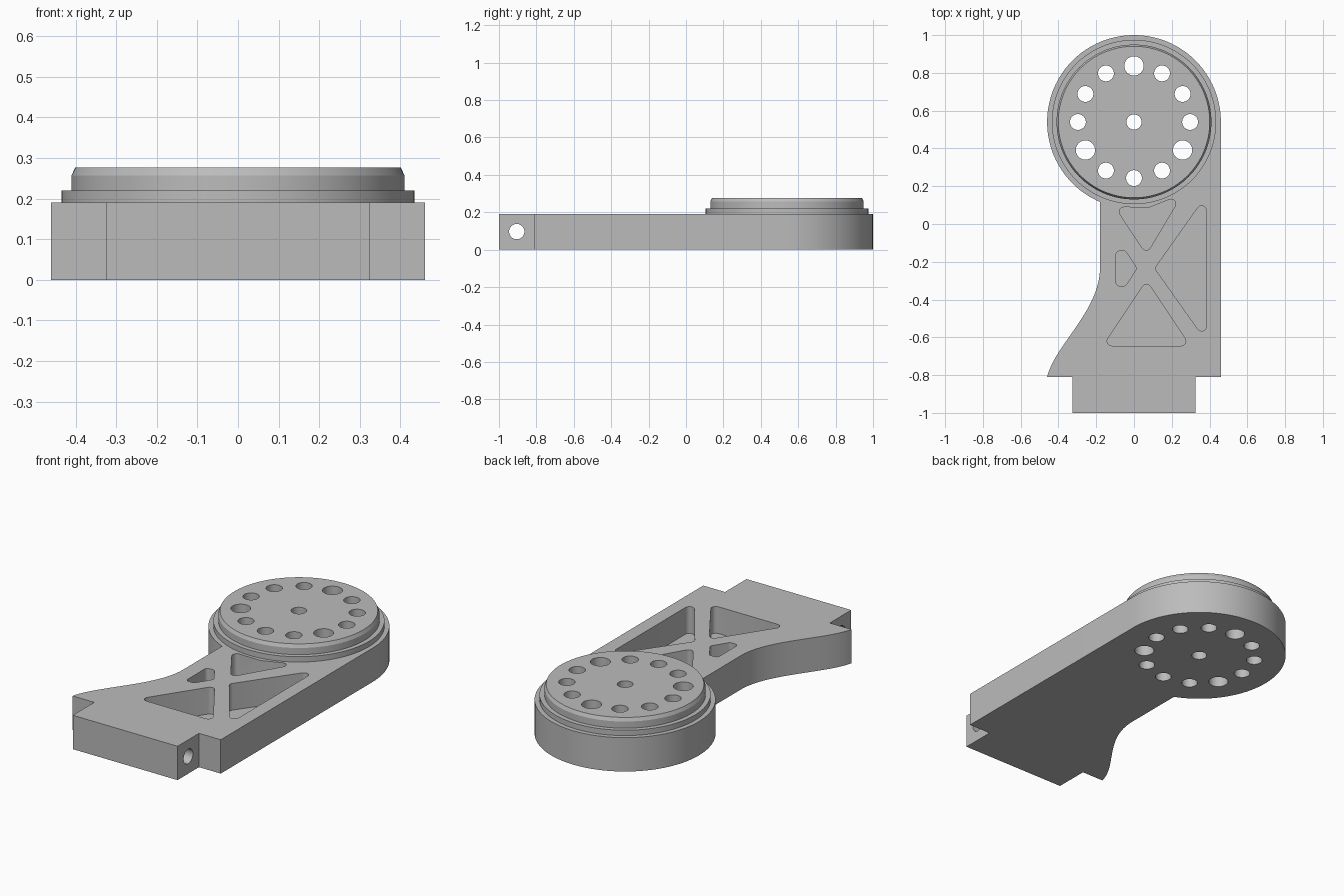
import bpy, bmesh, math
from mathutils import Vector, Matrix

if "Cube" in bpy.data.objects:
    bpy.data.objects.remove(bpy.data.objects["Cube"], do_unlink=True)

R = 0.46            # outer radius of the round end
CY = 0.54           # y of the round end's centre
TOP = 0.19          # top of the arm
FLOOR = 0.04        # pocket floor

metal = bpy.data.materials.new("light_grey_metal")
metal.use_nodes = True
GREY = (0.5, 0.5, 0.5, 1)
metal.diffuse_color = GREY
metal.node_tree.nodes["Principled BSDF"].inputs["Base Color"].default_value = GREY


def make_object(name, bm):
    bmesh.ops.recalc_face_normals(bm, faces=bm.faces)
    mesh = bpy.data.meshes.new(name)
    bm.to_mesh(mesh)
    bm.free()
    obj = bpy.data.objects.new(name, mesh)
    bpy.context.collection.objects.link(obj)
    mesh.materials.append(metal)
    return obj


def prism(bm, points, z0, z1):
    base = [bm.verts.new((p[0], p[1], z0)) for p in points]
    face = bm.faces.new(base)
    new = bmesh.ops.extrude_face_region(bm, geom=[face])["geom"]
    verts = [g for g in new if isinstance(g, bmesh.types.BMVert)]
    bmesh.ops.translate(bm, verts=verts, vec=(0, 0, z1 - z0))


def arc(radius, start, end, steps, cx=0, cy=CY):
    return [(cx + radius * math.cos(start + (end - start) * i / steps),
             cy + radius * math.sin(start + (end - start) * i / steps))
            for i in range(steps + 1)]


def rounded(corners, r, steps=6):
    """Replace every corner of a polygon by a tangent arc."""
    out = []
    pts = [Vector(c) for c in corners]
    for i, p in enumerate(pts):
        a = (pts[i - 1] - p).normalized()
        b = (pts[(i + 1) % len(pts)] - p).normalized()
        half = a.angle(b) / 2
        if half > 1.3:
            out.append(p)
            continue
        centre = p + (a + b).normalized() * (r / math.sin(half))
        start = p + a * (r / math.tan(half)) - centre
        end = p + b * (r / math.tan(half)) - centre
        turn = start.angle_signed(end)
        for k in range(steps + 1):
            out.append(centre + Matrix.Rotation(-turn * k / steps, 2) @ start)
    return out


def bezier(p0, p1, p2, p3, steps):
    p0, p1, p2, p3 = map(Vector, (p0, p1, p2, p3))
    for i in range(steps + 1):
        t = i / steps
        s = 1 - t
        yield s**3 * p0 + 3 * s * s * t * p1 + 3 * s * t * t * p2 + t**3 * p3


# Arm: round end, straight side, tongue and waisted side
waist = -0.18
meet = math.pi + math.acos(-waist / R)
outline = arc(R, 0, meet, 96)
outline += reversed(list(bezier((-R, -0.81), (-0.42, -0.64), (waist, -0.46), (waist, -0.23), 24)))
outline += [(-0.325, -0.81), (-0.325, -1), (0.325, -1), (0.325, -0.81), (R, -0.81)]
bm = bmesh.new()
prism(bm, outline, 0, TOP)
arm = make_object("arm", bm)

# Stepped hub with a chamfered rim, spun from a profile
profile = [(0, TOP), (0.435, TOP), (0.435, 0.22), (0.41, 0.22), (0.41, 0.257), (0.401, 0.276), (0, 0.276)]
bm = bmesh.new()
verts = [bm.verts.new((x, 0, z)) for x, z in profile]
edges = [bm.edges.new(pair) for pair in zip(verts, verts[1:])]
bmesh.ops.spin(bm, geom=verts + edges, cent=(0, 0, 0), axis=(0, 0, 1),
               angle=math.tau, steps=128, use_merge=True)
bmesh.ops.remove_doubles(bm, verts=bm.verts, dist=0.0001)
bmesh.ops.translate(bm, verts=bm.verts, vec=(0, CY, 0))
hub = make_object("hub", bm)

# Bolt holes: ring of twelve, every fourth larger, plus a centre hole
bm = bmesh.new()
prism(bm, arc(0.04, 0, math.tau, 32)[:-1], -0.1, 0.4)
for i in range(12):
    a = math.radians(90 + 30 * i)
    size = 0.051 if i % 4 == 0 else 0.042
    x, y = 0.297 * math.cos(a), CY + 0.297 * math.sin(a)
    prism(bm, arc(size, 0, math.tau, 32, x, y)[:-1], -0.1, 0.4)
holes = make_object("bolt_hole_cutter", bm)

# Blind weight-saving pockets and the cross hole in the tongue
pockets = [
    ([(-0.10, 0.09), (0.08, 0.087), (0.255, 0.157), (0.066, -0.16)], 0.025),
    ([(0.11, -0.235), (0.383, 0.15), (0.383, -0.62)], 0.025),
    ([(-0.095, -0.143), (-0.045, -0.143), (0.015, -0.235), (-0.045, -0.328), (-0.095, -0.328)], 0.02),
    ([(0.066, -0.30), (-0.164, -0.645), (0.296, -0.645)], 0.025),
]
bm = bmesh.new()
for corners, r in pockets:
    prism(bm, rounded(corners, r), FLOOR, 0.4)
bmesh.ops.create_cone(bm, cap_ends=True, segments=32, radius1=0.041, radius2=0.041, depth=1,
                      matrix=Matrix.Translation((0, -0.905, 0.097)) @ Matrix.Rotation(math.pi / 2, 4, "Y"))
pocket_cutter = make_object("pocket_cutter", bm)


def cut(obj, cutters):
    for c in cutters:
        mod = obj.modifiers.new("cut", "BOOLEAN")
        mod.operation = "DIFFERENCE"
        mod.solver = "EXACT"
        mod.object = c
    bpy.context.view_layer.update()
    graph = bpy.context.evaluated_depsgraph_get()
    mesh = bpy.data.meshes.new_from_object(obj.evaluated_get(graph))
    obj.modifiers.clear()
    obj.data = mesh


cut(arm, [holes, pocket_cutter])
cut(hub, [holes])
for c in (holes, pocket_cutter):
    bpy.data.objects.remove(c, do_unlink=True)

for obj in (arm, hub):
    bpy.ops.object.select_all(action="DESELECT")
    obj.select_set(True)
    bpy.context.view_layer.objects.active = obj
    bpy.ops.object.shade_smooth_by_angle(angle=math.radians(25))
